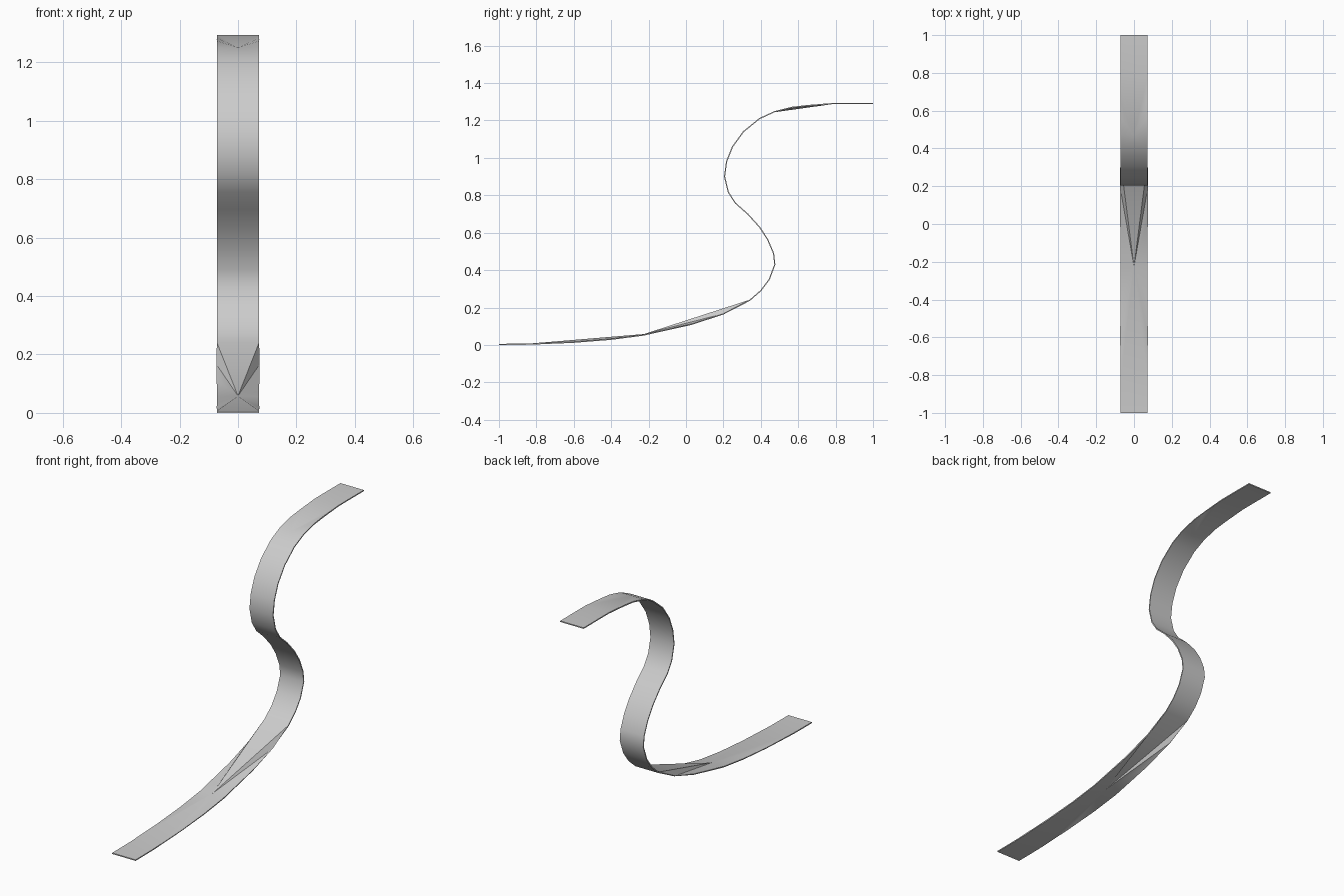
import bpy
import bmesh

cube = bpy.data.objects.get("Cube")
if cube:
    bpy.data.objects.remove(cube, do_unlink=True)

HALF_WIDTH = 0.072
THICKNESS = 0.006

# Side profile of the ribbon (y, z), from the low front end to the high back end
front_end = [(-1, .003), (-.84, .004)]
lower_sweep = [(-.6, .014), (-.4, .03), (-.23, .052), (.03, .11), (.2, .165)]
bends = [(.34, .238), (.4, .29), (.445, .35), (.475, .43), (.468, .49),
         (.436, .565), (.393, .63), (.33, .7), (.265, .757), (.227, .815),
         (.206, .9), (.217, .98), (.249, 1.06), (.307, 1.14), (.393, 1.21),
         (.473, 1.247)]
upper_sweep = [(.564, 1.27), (.65, 1.28)]
back_end = [(.78, 1.29), (1, 1.29)]

bm = bmesh.new()


def make_rows(points):
    """A left and right edge vertex for each profile point."""
    return [(bm.verts.new((HALF_WIDTH, y, z)), bm.verts.new((-HALF_WIDTH, y, z)))
            for y, z in points]


def strip(rows):
    """Join successive rows with quads."""
    for (l0, r0), (l1, r1) in zip(rows, rows[1:]):
        bm.faces.new((l0, r0, r1, l1))


def side_fans(centre, rows):
    """Triangles from a middle vertex out to both ribbon edges."""
    for (l0, r0), (l1, r1) in zip(rows, rows[1:]):
        bm.faces.new((l0, centre, l1))
        bm.faces.new((r0, r1, centre))


front, lower, bend, upper, back = [
    make_rows(p) for p in (front_end, lower_sweep, bends, upper_sweep, back_end)]

# Flat ends and the double bend
strip(front)
strip(bend[:-1])
strip(back)

# Lower creased part: two long triangles meeting at a middle point
low_centre = bm.verts.new((0, -.225, .055))
side_fans(low_centre, [front[-1]] + lower + [bend[0]])
bm.faces.new((*front[-1], low_centre))
bm.faces.new((bend[0][1], bend[0][0], low_centre))

# Upper creased part: the last bend row has a middle point
y, z = bends[-1]
high_centre = bm.verts.new((0, y, z))
(l0, r0), (l1, r1) = bend[-2:]
bm.faces.new((l0, r0, high_centre))
bm.faces.new((l0, high_centre, l1))
bm.faces.new((r0, r1, high_centre))
side_fans(high_centre, [bend[-1]] + upper + [back[0]])
bm.faces.new((back[0][1], back[0][0], high_centre))

bmesh.ops.recalc_face_normals(bm, faces=bm.faces[:])
mesh = bpy.data.meshes.new("curved_ribbon")
bm.to_mesh(mesh)
bm.free()

ribbon = bpy.data.objects.new("curved_ribbon", mesh)
bpy.context.collection.objects.link(ribbon)

# Plain grey
grey = bpy.data.materials.new("light_grey")
grey.use_nodes = True
colour = (.6, .6, .6, 1)
grey.diffuse_color = colour
for node in grey.node_tree.nodes:
    if node.type == "BSDF_PRINCIPLED":
        node.inputs["Base Color"].default_value = colour
mesh.materials.append(grey)

# Give the strip its thin sheet thickness, then smooth the bends
for other in bpy.context.selected_objects:
    other.select_set(False)
ribbon.select_set(True)
bpy.context.view_layer.objects.active = ribbon
sheet = ribbon.modifiers.new("sheet_thickness", "SOLIDIFY")
sheet.thickness = THICKNESS
sheet.offset = 0
bpy.ops.object.modifier_apply(modifier=sheet.name)
bpy.ops.object.shade_smooth_by_angle()
